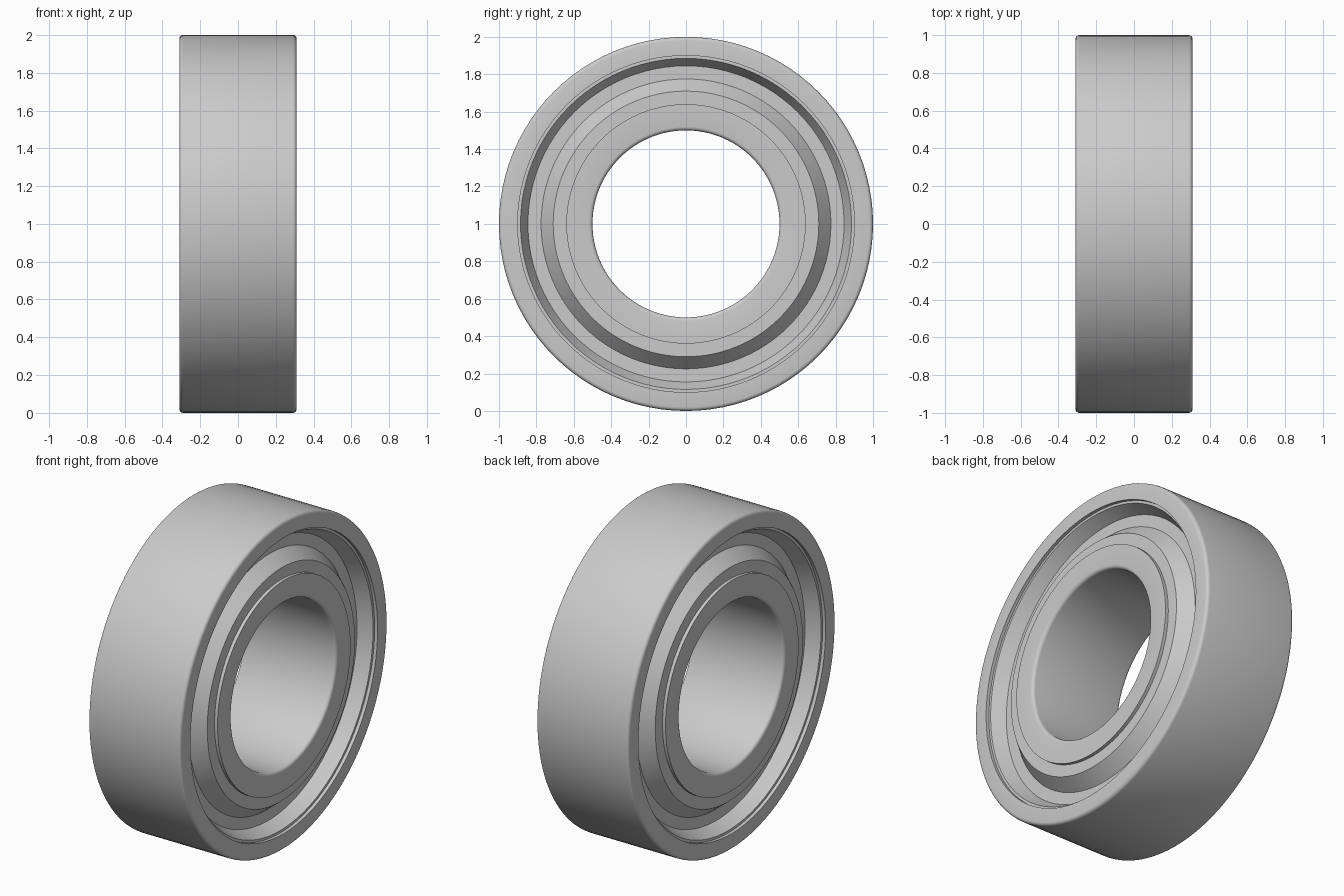
import bpy, bmesh, math
from mathutils import Matrix, Vector

cube = bpy.data.objects.get("Cube")
if cube:
    bpy.data.objects.remove(cube)

HALF = 0.31      # half of the bearing width
ROUND = 0.02     # edge rounding radius
SEGMENTS = 96

steel = bpy.data.materials.new("brushed_steel")
steel.use_nodes = True
GREY = (0.6, 0.6, 0.6, 1)
steel.diffuse_color = GREY
steel.node_tree.nodes["Principled BSDF"].inputs["Base Color"].default_value = GREY


def arc(x, r, start):
    """Quarter round about (x, r), swept clockwise from the start angle."""
    angles = [math.radians(start - 22.5 * i) for i in range(5)]
    return [(x + ROUND * math.cos(a), r + ROUND * math.sin(a)) for a in angles]


def lathe(name, profile):
    """Revolve a closed (x, radius) profile around the bearing axis."""
    bm = bmesh.new()
    rings = []
    for i in range(SEGMENTS):
        turn = Matrix.Rotation(math.tau * i / SEGMENTS, 3, 'X')
        rings.append([bm.verts.new(turn @ Vector((x, 0, r))) for x, r in profile])
    n = len(profile)
    for i in range(SEGMENTS):
        a, b = rings[i - 1], rings[i]
        for j in range(n):
            k = (j + 1) % n
            bm.faces.new((a[j], a[k], b[k], b[j]))
    bmesh.ops.recalc_face_normals(bm, faces=bm.faces)
    mesh = bpy.data.meshes.new(name)
    bm.to_mesh(mesh)
    bm.free()
    mesh.materials.append(steel)
    obj = bpy.data.objects.new(name, mesh)
    obj.location.z = 1
    bpy.context.collection.objects.link(obj)
    bpy.ops.object.select_all(action='DESELECT')
    obj.select_set(True)
    bpy.context.view_layer.objects.active = obj
    bpy.ops.object.shade_smooth_by_angle(angle=math.radians(25))
    return obj


# Outer ring: rounded outside edges, a sharp lip and a shallow shield seat
edge = HALF - ROUND
seat = HALF - 0.02
lathe("outer_ring",
      arc(-edge, 1 - ROUND, 180) + arc(edge, 1 - ROUND, 90)
      + [(HALF, 0.9), (seat, 0.9), (seat, 0.885), (0.18, 0.885),
         (-0.18, 0.885), (-seat, 0.885), (-seat, 0.9), (-HALF, 0.9)])

# Inner ring: rounded bore edges
lathe("inner_ring",
      [(-HALF, 0.64), (HALF, 0.64)]
      + arc(edge, 0.5 + ROUND, 0) + arc(-edge, 0.5 + ROUND, -90))

# Dished shields closing the gap on both sides
for side, label in ((1, "left"), (-1, "right")):
    face = [(seat, 0.885), (0.21, 0.845), (0.21, 0.775), (seat, 0.71), (seat, 0.64)]
    back = [(0.18, 0.64), (0.18, 0.885)]
    lathe(label + "_shield", [(side * x, r) for x, r in face + back])
